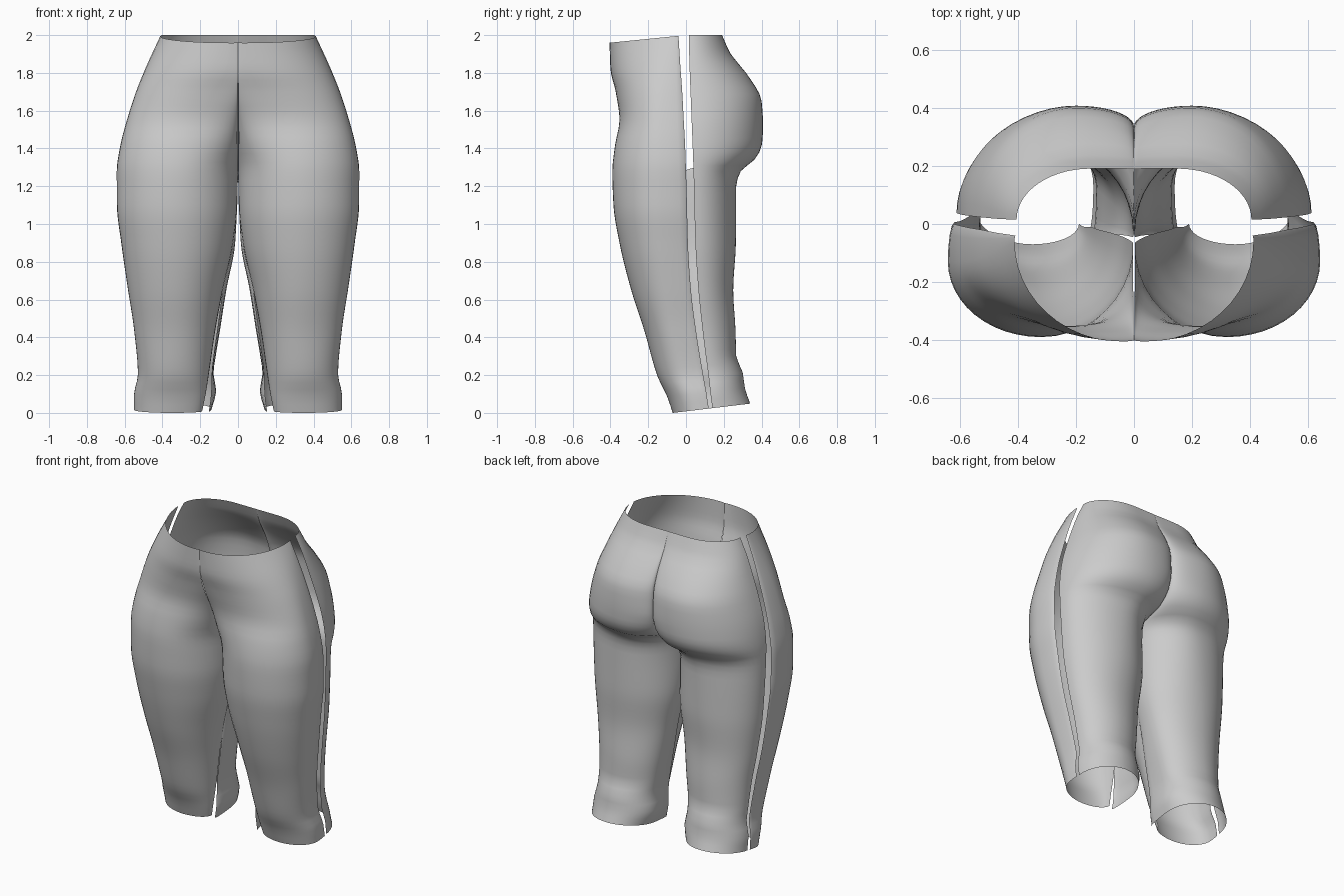
import bpy, math

cloth = bpy.data.materials.new("grey_cloth")
cloth.diffuse_color = (0.6, 0.6, 0.6, 1)

# Sections from hem to waist: z, inner edge xy, front peak xy, outer bulge xy, side seam xy
FRONT = [
    (0.00, .190, .00, .35, -.070, .550, .06, .548, .120),
    (0.09, .172, -.01, .34, -.100, .550, .04, .545, .108),
    (0.20, .155, -.01, .34, -.152, .530, .00, .522, .090),
    (0.44, .120, -.02, .33, -.222, .550, -.06, .540, .052),
    (0.65, .080, -.03, .33, -.290, .582, -.09, .570, .026),
    (0.90, .025, -.05, .33, -.352, .618, -.12, .600, .010),
    (1.10, .004, -.065, .33, -.384, .641, -.13, .620, .005),
    (1.28, .003, -.07, .32, -.390, .642, -.13, .620, .000),
    (1.42, .003, -.19, .30, -.375, .622, -.13, .602, -.005),
    (1.55, .002, -.28, .24, -.352, .588, -.13, .572, -.012),
    (1.70, .002, -.36, .15, -.372, .540, -.12, .525, -.020),
    (1.84, .000, -.395, .07, -.400, .485, -.10, .475, -.030),
    (2.00, .000, -.40, .04, -.405, .412, -.06, .408, -.040)]

# Sections from hem to waist: z, inner edge xy, inner bulge xy, back peak xy, side seam xy
BACK = [
    (0.00, .155, -.02, .140, .13, .34, .340, .545, .140),
    (0.10, .142, -.02, .115, .13, .33, .312, .545, .128),
    (0.20, .140, -.02, .130, .12, .33, .300, .524, .118),
    (0.30, .130, -.025, .118, .11, .33, .266, .528, .105),
    (0.44, .110, -.03, .095, .09, .32, .262, .538, .088),
    (0.65, .080, -.035, .062, .06, .32, .250, .566, .066),
    (0.90, .025, -.04, .015, .02, .30, .264, .595, .050),
    (1.20, .003, -.045, .002, -.03, .28, .266, .610, .042),
    (1.28, .000, -.02, .000, -.01, .25, .290, .612, .040),
    (1.34, .000, .20, .000, .205, .22, .362, .612, .038),
    (1.42, .000, .30, .000, .302, .21, .402, .605, .035),
    (1.52, .000, .335, .000, .336, .20, .408, .588, .031),
    (1.65, .000, .33, .000, .331, .20, .400, .550, .026),
    (1.80, .000, .28, .000, .281, .18, .318, .495, .020),
    (1.90, .000, .225, .000, .226, .16, .237, .455, .017),
    (2.00, .000, .19, .000, .190, .15, .191, .405, .015)]


def slope(t, i, k):
    """Tangent that never overshoots the sections."""
    if i == 0 or i == len(t) - 1:
        a = min(max(i, 1), len(t) - 1)
        return (t[a][k] - t[a - 1][k]) / (t[a][0] - t[a - 1][0])
    p = (t[i][k] - t[i - 1][k]) / (t[i][0] - t[i - 1][0])
    q = (t[i + 1][k] - t[i][k]) / (t[i + 1][0] - t[i][0])
    return 2 * p * q / (p + q) if p * q > 0 else 0


def section(t, z):
    i = max(j for j in range(len(t) - 1) if t[j][0] <= z + 1e-9)
    h = t[i + 1][0] - t[i][0]
    s = (z - t[i][0]) / h
    return [(2*s**3 - 3*s*s + 1) * t[i][k] + (3*s*s - 2*s**3) * t[i + 1][k]
            + h * (s**3 - 2*s*s + s) * slope(t, i, k)
            + h * (s**3 - s*s) * slope(t, i + 1, k) for k in range(1, 9)]


def arc(a, b, n, upright):
    """Quarter ellipse from a to b, leaving a along y (upright) or along x."""
    pts = []
    for i in range(n):
        u = math.pi / 2 * i / n
        s, c = math.sin(u), 1 - math.cos(u)
        fx, fy = (c, s) if upright else (s, c)
        pts.append((a[0] + (b[0] - a[0]) * fx, a[1] + (b[1] - a[1]) * fy))
    return pts


def panel(name, table, kinds, flip):
    """Loft one half panel through its sections and mirror it."""
    verts, faces = [], []
    levels = []
    for a, b in zip(table, table[1:]):
        n = max(2, round((b[0] - a[0]) / 0.04))
        levels += [a[0] + (b[0] - a[0]) * j / n for j in range(n)]
    levels.append(2.0)
    for z in levels:
        v = section(table, z)
        p = [(v[k], v[k + 1]) for k in (0, 2, 4, 6)]
        row = []
        for i, (n, upright) in enumerate(kinds):
            row += arc(p[i], p[i + 1], n, upright)
        row.append(p[3])
        hem, waist = max(0, 1 - z / 0.3), max(0, (z - 1.7) / 0.3)
        for x, y in row:
            # hem rises to the back, waist dips at the front
            verts.append((x, y, z + hem * 0.12 * (y + 0.07) - waist * 0.1 * max(0, -y)))
        w = len(row)
    for r in range(len(levels) - 1):
        for c in range(w - 1):
            f = (r*w + c, r*w + c + 1, r*w + w + c + 1, r*w + w + c)
            faces.append(f[::-1] if flip else f)
    me = bpy.data.meshes.new(name)
    me.from_pydata(verts, [], faces)
    me.materials.append(cloth)
    ob = bpy.data.objects.new(name, me)
    bpy.context.collection.objects.link(ob)
    m = ob.modifiers.new("mirror", 'MIRROR')
    m.merge_threshold = 0.0005
    for poly in me.polygons:
        poly.use_smooth = True
    return ob


# Trouser front and back, left open along the side and inner leg seams
panel("front_panel", FRONT, [(10, True), (12, False), (4, True)], False)
panel("back_panel", BACK, [(4, False), (10, True), (14, False)], True)
